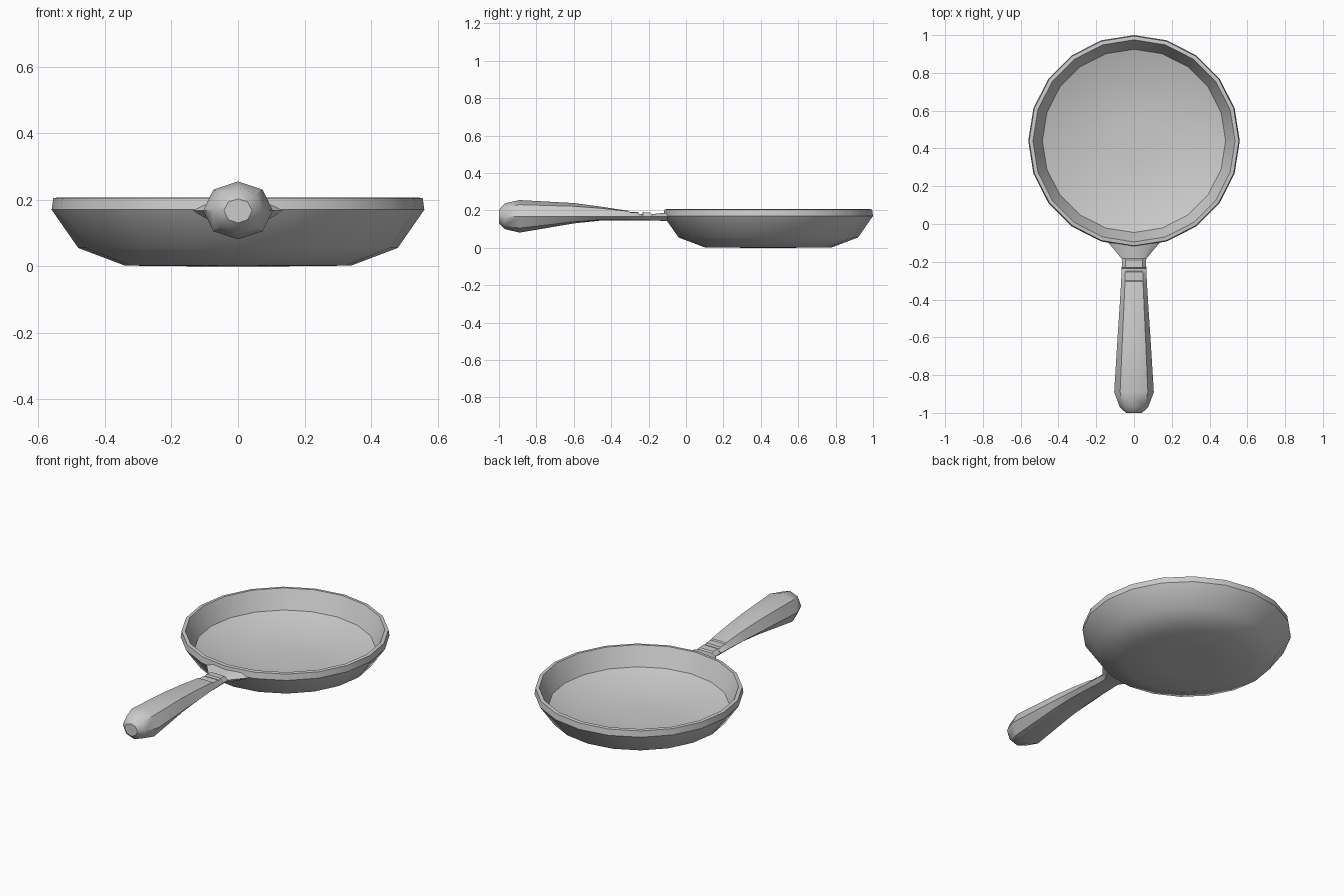
import bpy, bmesh
from math import sin, cos, radians, tau

if "Cube" in bpy.data.objects:
    bpy.data.objects.remove(bpy.data.objects["Cube"])


def skin(name, rings):
    """Join equal-length rings of points into a closed, capped solid."""
    bm = bmesh.new()
    loops = [[bm.verts.new(p) for p in ring] for ring in rings]
    n = len(loops[0])
    for a, b in zip(loops, loops[1:]):
        for i in range(n):
            j = (i + 1) % n
            bm.faces.new((a[i], a[j], b[j], b[i]))
    bm.faces.new(loops[0])
    bm.faces.new(loops[-1])
    bmesh.ops.recalc_face_normals(bm, faces=bm.faces)
    mesh = bpy.data.meshes.new(name)
    bm.to_mesh(mesh)
    bm.free()
    ob = bpy.data.objects.new(name, mesh)
    bpy.context.collection.objects.link(ob)
    bpy.ops.object.select_all(action='DESELECT')
    ob.select_set(True)
    bpy.context.view_layer.objects.active = ob
    bpy.ops.object.shade_smooth_by_angle(angle=radians(36))
    return ob


def circle(r, z, sides=20, cy=0.44):
    return [(r * cos(tau * i / sides), cy + r * sin(tau * i / sides), z)
            for i in range(sides)]


def octagon(y, hw, top, bottom, k):
    """Handle section; k is how square its upper corners are."""
    zc = 0.167
    up, down = top - zc, zc - bottom
    c = 0.70 * hw
    return [(hw, y, zc), (c, y, zc + k * up), (0, y, top), (-c, y, zc + k * up),
            (-hw, y, zc), (-c, y, zc - k * down), (0, y, bottom), (-c * -1, y, zc - k * down)]


# Pan bowl: (radius, height) from under the base, over the rim, to the dished floor
bowl = [(0.15, 0.0), (0.34, 0.002), (0.48, 0.055), (0.56, 0.17), (0.555, 0.205),
        (0.535, 0.207), (0.485, 0.10), (0.33, 0.05), (0.12, 0.038)]
skin("pan_bowl", [circle(r, z) for r, z in bowl])

# Handle: rounded butt, tapering grip, grooved collar, flared joint
# (y, half width, top, bottom, corner squareness)
sections = [
    (-1.00, 0.042, 0.203, 0.130, 0.72),
    (-0.97, 0.075, 0.237, 0.100, 0.72),
    (-0.89, 0.105, 0.255, 0.081, 0.72),
    (-0.60, 0.087, 0.239, 0.130, 0.76),
    (-0.45, 0.077, 0.219, 0.146, 0.84),
    (-0.305, 0.068, 0.197, 0.147, 0.94),
    (-0.30, 0.068, 0.190, 0.147, 0.97),
    (-0.255, 0.066, 0.190, 0.147, 0.98),
    (-0.25, 0.066, 0.180, 0.147, 0.98),
    (-0.235, 0.065, 0.180, 0.147, 0.98),
    (-0.23, 0.065, 0.190, 0.147, 0.98),
    (-0.19, 0.064, 0.188, 0.147, 0.98),
    (-0.183, 0.066, 0.180, 0.146, 0.98),
    (-0.098, 0.137, 0.188, 0.143, 0.98),
]
skin("handle", [octagon(*s) for s in sections])
